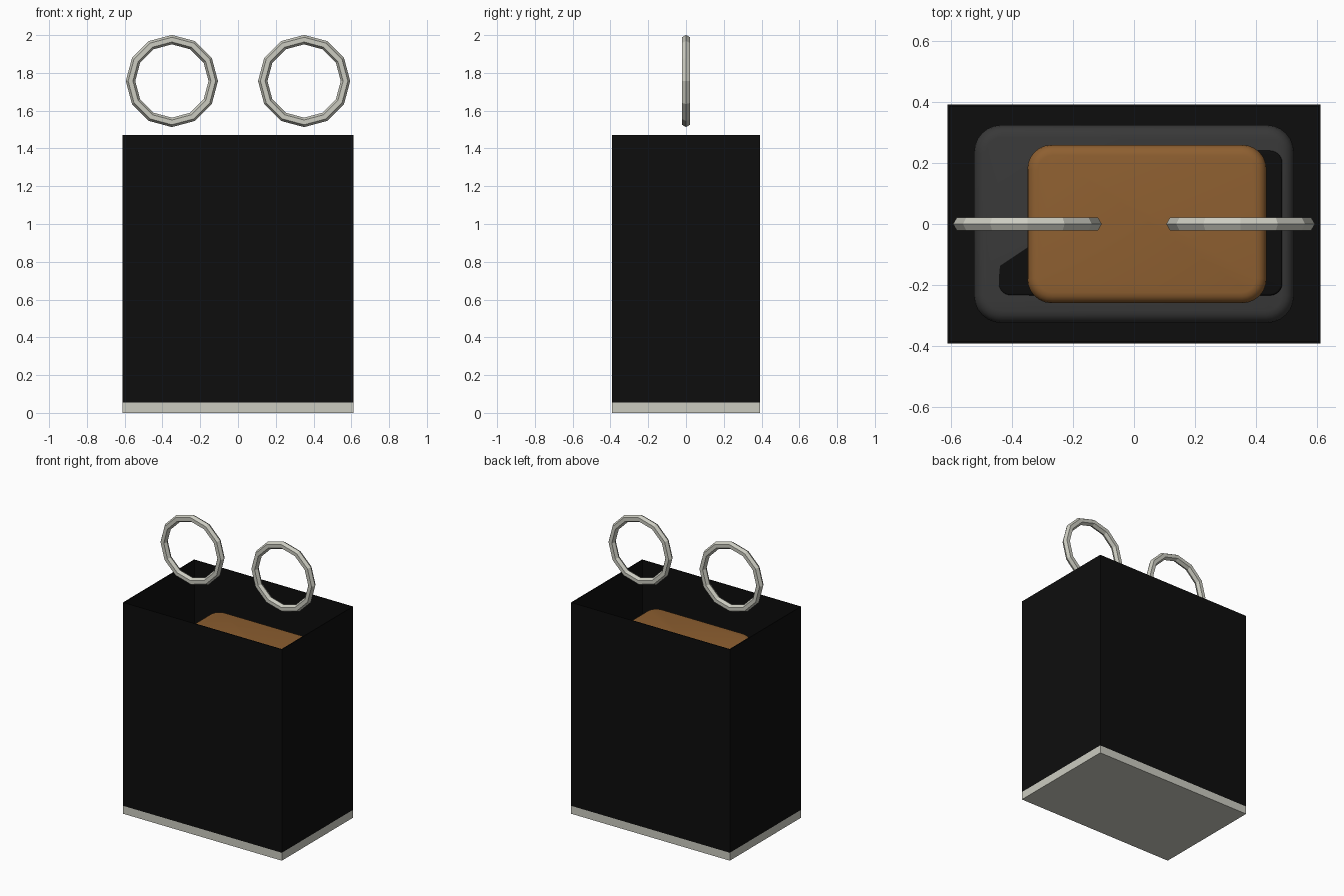
import bpy, bmesh
from math import pi, radians, sin, cos

cube = bpy.data.objects.get("Cube")
if cube:
    bpy.data.objects.remove(cube)


def material(name, r, g, b):
    m = bpy.data.materials.new(name)
    m.use_nodes = True
    m.diffuse_color = (r, g, b, 1)
    bsdf = next(n for n in m.node_tree.nodes if n.type == 'BSDF_PRINCIPLED')
    bsdf.inputs["Base Color"].default_value = (r, g, b, 1)
    return m


black = material("black", 0.004, 0.004, 0.004)
charcoal = material("charcoal", 0.04, 0.04, 0.04)
brown = material("brown", 0.27, 0.115, 0.03)
silver = material("warm silver", 0.60, 0.60, 0.53)


def add_object(name, bm, mat):
    mesh = bpy.data.meshes.new(name)
    bm.to_mesh(mesh)
    bm.free()
    mesh.materials.append(mat)
    obj = bpy.data.objects.new(name, mesh)
    bpy.context.collection.objects.link(obj)
    return obj


def box(name, low, high, mat, open_top=False):
    """Box about its own centre, optionally without its top face."""
    bm = bmesh.new()
    bmesh.ops.create_cube(bm, size=1)
    bmesh.ops.scale(bm, vec=[h - l for l, h in zip(low, high)], verts=bm.verts)
    if open_top:
        top = [f for f in bm.faces if f.normal.z > 0.9]
        bmesh.ops.delete(bm, geom=top, context='FACES')
    obj = add_object(name, bm, mat)
    obj.location = [(l + h) / 2 for l, h in zip(low, high)]
    return obj


def soft_box(name, low, high, mat, corner, edge):
    """Box with round upright corners and softened rims."""
    obj = box(name, low, high, mat)
    bm = bmesh.new()
    bm.from_mesh(obj.data)
    upright = [e for e in bm.edges
               if abs(e.verts[0].co.z - e.verts[1].co.z) > 0.01]
    bmesh.ops.bevel(bm, geom=upright, offset=corner, segments=6,
                    profile=0.5, affect='EDGES')
    rims = [e for e in bm.edges
            if abs(e.verts[0].co.z - e.verts[1].co.z) < 0.001]
    bmesh.ops.bevel(bm, geom=rims, offset=edge, segments=4,
                    profile=0.5, affect='EDGES')
    bm.to_mesh(obj.data)
    bm.free()
    bpy.ops.object.select_all(action='DESELECT')
    obj.select_set(True)
    bpy.context.view_layer.objects.active = obj
    bpy.ops.object.shade_smooth_by_angle(angle=radians(40))
    return obj


def ring(name, x, z, major, minor, sides, around):
    """Upright faceted ring facing the front."""
    bm = bmesh.new()
    loops = []
    for i in range(sides):
        a = 2 * pi * i / sides
        loop = []
        for j in range(around):
            b = 2 * pi * j / around
            r = major + minor * cos(b)
            loop.append(bm.verts.new((r * cos(a), minor * sin(b), r * sin(a))))
        loops.append(loop)
    for i in range(sides):
        p, q = loops[i], loops[(i + 1) % sides]
        for j in range(around):
            k = (j + 1) % around
            bm.faces.new((p[j], p[k], q[k], q[j]))
    bmesh.ops.recalc_face_normals(bm, faces=bm.faces)
    obj = add_object(name, bm, silver)
    obj.location = (x, 0, z)
    return obj


# Bag: base plate and open-topped thin walls
W, D, RIM, BASE = 0.612, 0.392, 1.47, 0.055
box("base_plate", (-W, -D, 0), (W, D, BASE), silver)
bag = box("bag_walls", (-W, -D, BASE), (W, D, RIM), black, open_top=True)
shell = bag.modifiers.new("thickness", 'SOLIDIFY')
shell.thickness = 0.008
shell.offset = -1

# Contents: padded filling, a slightly tilted dark pad and the brown block
FILL = 0.95
soft_box("filling", (-0.525, -0.325, 0.07), (0.525, 0.325, FILL), charcoal, 0.09, 0.04)
pad = soft_box("tilted_pad", (-0.445, -0.235, FILL - 0.055), (0.487, 0.24, FILL + 0.005),
               black, 0.04, 0.006)
pad.rotation_euler = (-0.03, -0.02, 0)
soft_box("brown_block", (-0.35, -0.26, FILL - 0.02), (0.435, 0.26, 1.25), brown, 0.08, 0.035)

# Ring handles
for side, x in (("right", -0.35), ("left", 0.35)):
    ring(side + "_handle_ring", x, 1.757, 0.219, 0.025, 12, 6)
